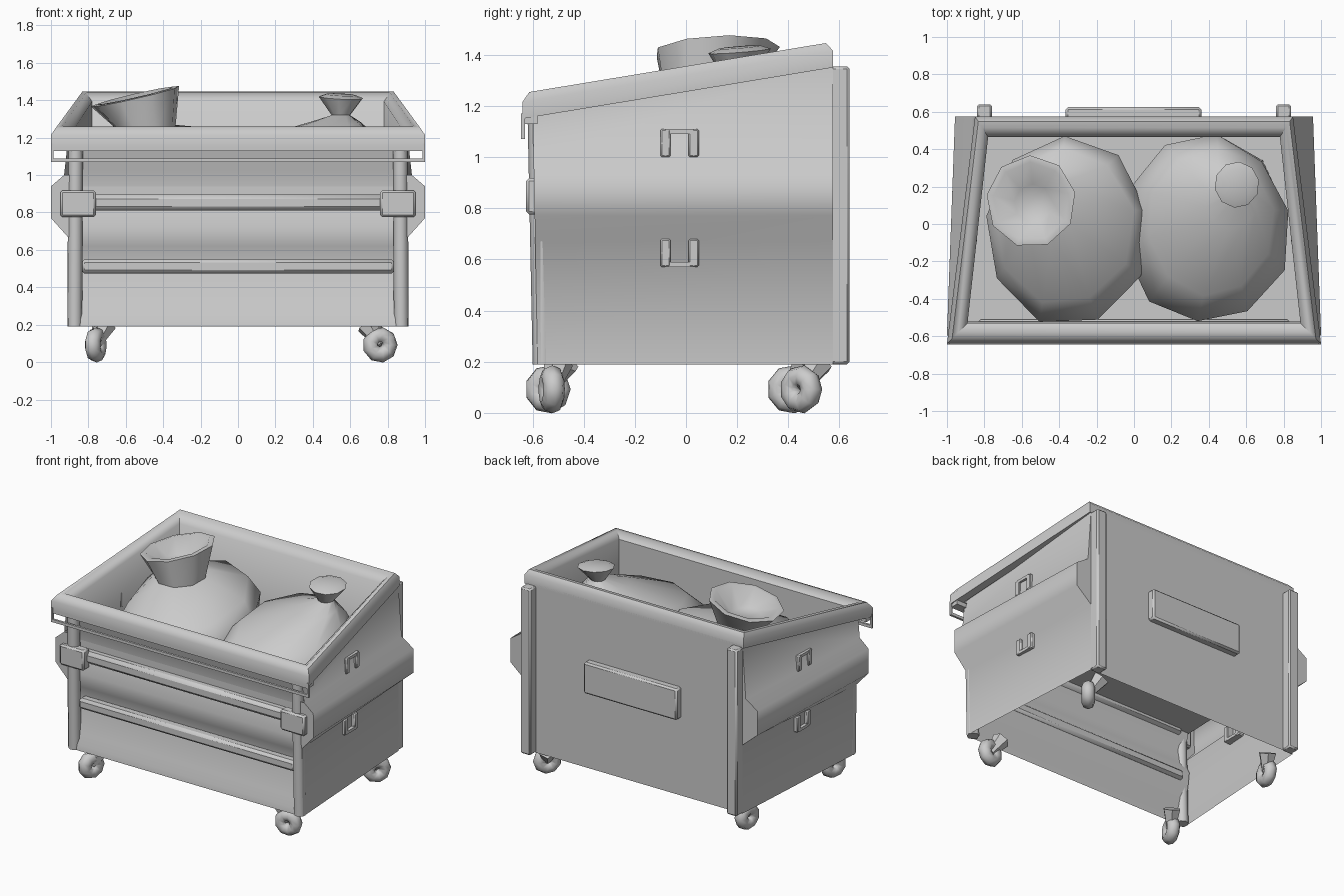
import bpy, bmesh, math, random
from mathutils import Vector

if "Cube" in bpy.data.objects:
    bpy.data.objects.remove(bpy.data.objects["Cube"])

random.seed(4)
FLOOR = .85


def make(name, rows, closed=False, caps=False, angle=40):
    """Skin successive rows of points into one mesh."""
    bm = bmesh.new()
    vr = [[bm.verts.new(p) for p in r] for r in rows]
    n = len(vr[0])
    for a, b in zip(vr, vr[1:]):
        for j in range(n if closed else n - 1):
            k = (j + 1) % n
            bm.faces.new((a[j], a[k], b[k], b[j]))
    if caps:
        bm.faces.new(vr[0][::-1])
        bm.faces.new(vr[-1])
    bmesh.ops.recalc_face_normals(bm, faces=bm.faces)
    me = bpy.data.meshes.new(name)
    bm.to_mesh(me)
    bm.free()
    ob = bpy.data.objects.new(name, me)
    bpy.context.collection.objects.link(ob)
    smooth(ob, angle)
    return ob


def smooth(ob, angle):
    bpy.ops.object.select_all(action='DESELECT')
    ob.select_set(True)
    bpy.context.view_layer.objects.active = ob
    bpy.ops.object.shade_smooth_by_angle(angle=math.radians(angle))


def box(name, x0, x1, y0, y1, z0, z1, bevel=0):
    rows = [[(x0, y0, z), (x1, y0, z), (x1, y1, z), (x0, y1, z)] for z in (z0, z1)]
    ob = make(name, rows, closed=True, caps=True)
    if bevel:
        mod = ob.modifiers.new("bevel", 'BEVEL')
        mod.width, mod.segments = bevel, 1
    return ob


def beam(name, p0, p1, r0, r1, n=8):
    p0, p1 = Vector(p0), Vector(p1)
    q = (p1 - p0).to_track_quat('Z', 'Y')
    rows = []
    for p, r in ((p0, r0), (p1, r1)):
        rows.append([p + q @ Vector((r * math.cos((j + .5) * math.tau / n),
                                     r * math.sin((j + .5) * math.tau / n), 0)) for j in range(n)])
    return make(name, rows, closed=True, caps=True, angle=50)


# side walls: tapering to the back, with a horizontal bulge
side = [(.19, .19, 0), (.67, .67, 0), (.77, .77, .09), (.94, .94, .09),
        (1.0, 1.0, 0.02), (1.18, 1.37, 0)]
for s, tag in ((-1, "left"), (1, "right")):
    wall = make(tag + "_wall", [[(s * (.91 + o), -.58 - .02 * (zf - .19), zf),
                                 (s * (.84 + o * 1.3), .575, zb)] for zf, zb, o in side], angle=65)

# back panel follows the bulged outline, closing the ends of the side walls
make("back_panel", [[(-.84 - o * 1.3, .575, zb), (.84 + o * 1.3, .575, zb)] for zf, zb, o in side])
# front ends of the bulges
for s in (-1, 1):
    make("bulge_end", [[(s * .88, -.58 - .02 * (zf - .19), zf),
                        (s * (.91 + o), -.58 - .02 * (zf - .19), zf)] for zf, zb, o in side[1:5]])

# corrugated front panel and raised inner floor
front = [(-.585, .19), (-.58, .23), (-.555, .3), (-.52, .47), (-.51, .55), (-.545, .62),
         (-.56, .72), (-.53, .81), (-.52, .9), (-.55, 1.02), (-.59, 1.17)]
make("front_panel", [[(-.89, y, z), (.89, y, z)] for y, z in front], angle=60)
make("floor_plate", [[(-.9, -.53, FLOOR), (.9, -.53, FLOOR)], [(-.86, .57, FLOOR), (.86, .57, FLOOR)]])

# sloping rim around the opening, running down inside as a liner
outer = [(-1, -.64), (1, -.64), (.85, .575), (-.85, .575)]
inner = [(-.89, -.53), (.89, -.53), (.78, .465), (-.78, .465)]
rows = []
for t, h in ((.6, 0), (0, 0), (0, .065), (.25, .1), (.55, .1), (1, .06), (1, None)):
    ring = []
    for a, b in zip(outer, inner):
        x, y = a[0] + (b[0] - a[0]) * t, a[1] + (b[1] - a[1]) * t
        ring.append((x, y, FLOOR if h is None else 1.15 + (y + .64) * .165 + h))
    rows.append(ring)
make("rim", rows, closed=True, angle=50)

# thin grab rail under the front of the rim
box("front_rail", -1, 1, -.645, -.63, 1.07, 1.09)
for s in (-1, 1):
    box("rail_end", s * .993 - .007, s * .993 + .007, -.645, -.63, 1.07, 1.17)
box("rim_underside", -.99, .99, -.64, -.58, 1.13, 1.16)

# front frame, cross bars and corner brackets
for s in (-1, 1):
    beam("front_pillar", (s * .873, -.56, .19), (s * .868, -.58, 1.17), .04, .04)
    box("front_bracket", s * .855 - .095, s * .855 + .095, -.625, -.555, .775, .918, .012)
    box("back_post", s * .8 - .04, s * .8 + .04, .56, .64, .19, 1.355, .01)
box("upper_bar", -.84, .84, -.585, -.51, .81, .895, .022)
box("lower_bar", -.84, .84, -.575, -.50, .475, .55, .018)
box("back_box", -.365, .36, .56, .625, .73, .95, .012)

# U-shaped side handles: upper one inverted
for s in (-1, 1):
    for z0, z1, zc in ((1.0, 1.11, 1.1), (.57, .68, .58)):
        x = s * (.875 if z0 > .9 else .865)
        for y in (-.08, .03):
            box("handle_leg", x - .035, x + .035, y - .02, y + .02, z0, z1, .006)
        box("handle_bar", x - .034, x + .034, -.08, .03, zc - .01, zc + .01)

# casters, each swivelled differently: wheel centre, pivot, yaw
casters = [((-.76, -.54), (-.71, -.47), 70), ((.76, -.525), (.69, -.5), 10),
           ((.76, .45), (.71, .52), 50), ((-.76, .41), (-.72, .47), 80)]
for (x, y), (px, py), yaw in casters:
    bpy.ops.mesh.primitive_torus_add(major_segments=9, minor_segments=8, major_radius=.052,
                                     minor_radius=.043, location=(x, y, .092),
                                     rotation=(math.pi / 2, 0, math.radians(yaw)))
    wheel = bpy.context.object
    wheel.name = "caster_wheel"
    smooth(wheel, 60)
    beam("caster_fork", (x, y, .092), (px, py, .2), .028, .06, 6)


# rubbish bags: rings of centre x, y, z, radius, x slope, y slope
def bag(name, rings, n, jitter):
    rows = []
    for cx, cy, z, r, sx, sy in rings:
        row = []
        for j in range(n):
            a = j * math.tau / n + .2
            k = r * (1 + random.uniform(-jitter, jitter) * (r > .3))
            dx, dy = k * math.cos(a), k * (1.14 if r > .3 else 1.03) * math.sin(a)
            row.append((cx + dx, cy + dy, z + sx * dx + sy * dy))
        rows.append(row)
    make(name, rows, closed=True, caps=True, angle=60)


bag("large_bag", [(-.36, -.03, FLOOR + .01, .43, 0, 0), (-.36, -.03, 1.06, .445, .03, .17),
                  (-.37, -.01, 1.18, .37, .03, .2), (-.5, .08, 1.26, .17, 0, .1),
                  (-.55, .12, 1.42, .24, .23, .05), (-.55, .12, 1.425, .205, .23, .05),
                  (-.54, .11, 1.33, .1, 0, 0)], 9, .03)
bag("small_bag", [(.39, -.03, FLOOR + .01, .43, 0, 0), (.39, -.03, 1.04, .445, .02, .13),
                  (.41, 0, 1.18, .34, .02, .15), (.52, .12, 1.28, .14, 0, .1),
                  (.55, .19, 1.32, .05, 0, 0), (.55, .21, 1.415, .12, -.05, .08),
                  (.55, .21, 1.43, .08, -.05, .08)], 10, .03)
